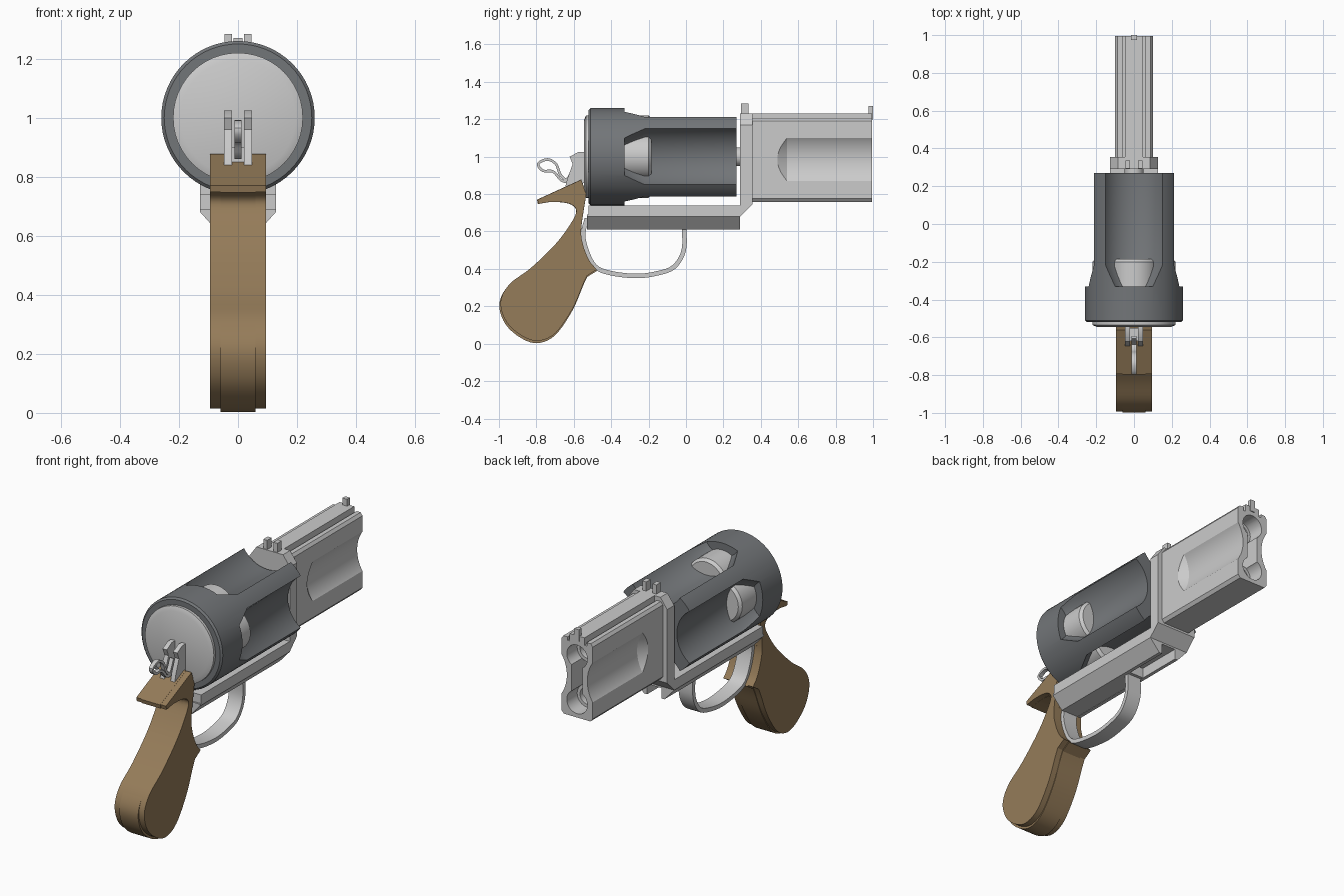
import bpy, bmesh, math
from mathutils import Vector

if "Cube" in bpy.data.objects:
    bpy.data.objects.remove(bpy.data.objects["Cube"])


def material(name, col):
    m = bpy.data.materials.new(name)
    m.diffuse_color = (*col, 1)
    m.use_nodes = True
    m.node_tree.nodes["Principled BSDF"].inputs["Base Color"].default_value = m.diffuse_color
    return m


WOOD = material("wood", (0.30, 0.20, 0.10))
DARK = material("dark_steel", (0.17, 0.18, 0.19))


def finish(name, bm, mat=None):
    bmesh.ops.recalc_face_normals(bm, faces=bm.faces)
    me = bpy.data.meshes.new(name)
    bm.to_mesh(me)
    bm.free()
    ob = bpy.data.objects.new(name, me)
    bpy.context.collection.objects.link(ob)
    if mat:
        me.materials.append(mat)
    return ob


def prism(name, pts, a, b, axis='x', mat=None):
    """Extrude a (y,z) outline along x, or an (x,z) outline along y."""
    bm = bmesh.new()
    put = (lambda p, t: (t, p[0], p[1])) if axis == 'x' else (lambda p, t: (p[0], t, p[1]))
    f = bm.faces.new([bm.verts.new(put(p, a)) for p in pts])
    ext = bmesh.ops.extrude_face_region(bm, geom=[f])
    d = Vector(put((0, 0), b - a))
    bmesh.ops.translate(bm, vec=d, verts=[v for v in ext['geom'] if isinstance(v, bmesh.types.BMVert)])
    return finish(name, bm, mat)


def box(name, x0, x1, y0, y1, z0, z1):
    return prism(name, [(y0, z0), (y1, z0), (y1, z1), (y0, z1)], x0, x1)


def lathe(name, prof, cx=0, cz=1, mat=None, n=48):
    """Solid of revolution about an axis parallel to y; prof = (y, radius)."""
    bm = bmesh.new()
    rings = [[bm.verts.new((cx + r * math.cos(2 * math.pi * i / n), y,
                            cz + r * math.sin(2 * math.pi * i / n))) for i in range(n)] for y, r in prof]
    for p, q in zip(rings, rings[1:]):
        for i in range(n):
            bm.faces.new((p[i], p[(i + 1) % n], q[(i + 1) % n], q[i]))
    bm.faces.new(rings[0])
    bm.faces.new(rings[-1])
    return finish(name, bm, mat)


def smooth(pts, n=5):
    """Catmull-Rom curve through the points."""
    P = [Vector(p) for p in pts]
    P = [2 * P[0] - P[1]] + P + [2 * P[-1] - P[-2]]
    out = []
    for a, b, c, d in zip(P, P[1:], P[2:], P[3:]):
        for k in range(n):
            t = k / n
            out.append(0.5 * (2 * b + (c - a) * t + (2 * a - 5 * b + 4 * c - d) * t * t
                              + (3 * b - a - 3 * c + d) * t ** 3))
    return out + [P[-2]]


def ribbon(name, pts, thick, half):
    """Flat band swept along a (y,z) path."""
    path = smooth(pts)
    bm = bmesh.new()
    rings = []
    for i, p in enumerate(path):
        t = (path[min(i + 1, len(path) - 1)] - path[max(i - 1, 0)]).normalized()
        nrm = Vector((-t.y, t.x)) * thick / 2
        rings.append([bm.verts.new((x, q.x, q.y)) for x, q in
                      ((-half, p - nrm), (half, p - nrm), (half, p + nrm), (-half, p + nrm))])
    for p, q in zip(rings, rings[1:]):
        for i in range(4):
            bm.faces.new((p[i], p[(i + 1) % 4], q[(i + 1) % 4], q[i]))
    bm.faces.new(rings[0])
    bm.faces.new(rings[-1])
    return finish(name, bm)


def cut(ob, cutters):
    for c in cutters:
        c.hide_render = True
        m = ob.modifiers.new("cut", 'BOOLEAN')
        m.operation, m.object, m.solver = 'DIFFERENCE', c, 'EXACT'
        bpy.context.view_layer.objects.active = ob
        bpy.ops.object.modifier_apply(modifier=m.name)
        bpy.data.objects.remove(c)


# Fluted drum with four visible chambers
drum = lathe("drum", [(-0.52, 0.25), (-0.51, 0.26), (0.27, 0.26)], mat=DARK, n=64)
dirs = [(1, 0), (0, 1), (-1, 0), (0, -1)]
cut(drum, [lathe("flute", [(-0.33, 0.121), (-0.22, 0.178), (0.3, 0.178)], 0.308 * dx, 1 + 0.308 * dz)
           for dx, dz in dirs])
for k, (dx, dz) in enumerate(dirs):
    lathe(f"cartridge_{k}", [(-0.4, 0.125), (-0.2, 0.125), (-0.185, 0.11)], 0.095 * dx, 1 + 0.095 * dz)
lathe("back_plate", [(-0.5, 0.22), (-0.535, 0.22), (-0.545, 0.195)])
lathe("drum_axle", [(-0.5, 0.05), (0.36, 0.05)])

# Frame: bottom rail, front post and sloped lower channel
prism("frame", [(-0.52, 0.74), (0.29, 0.74), (0.29, 1.15), (0.355, 1.15), (0.355, 0.745),
                (0.29, 0.68), (-0.52, 0.68)], -0.128, 0.128)
prism("post_top", [(-0.128, 1.15), (0.128, 1.15), (0.128, 1.17), (0.085, 1.23), (-0.085, 1.23),
                   (-0.128, 1.17)], 0.29, 0.355, 'y')
prism("lower_channel", [(-0.128, 0.69), (0.128, 0.69), (0.128, 0.68), (0.065, 0.61), (0.045, 0.61),
                        (0.045, 0.67), (-0.045, 0.67), (-0.045, 0.61), (-0.065, 0.61), (-0.128, 0.68)],
      -0.53, 0.29, 'y')
box("channel_block", -0.045, 0.045, -0.53, 0.02, 0.612, 0.68)

# Barrel block with top rib, side flutes and two joined bores
half = [(0.085, 0.757), (0.1, 0.775), (0.1, 1.19), (0.088, 1.207), (0.062, 1.207),
        (0.062, 1.187), (0.047, 1.187), (0.047, 1.23)]
barrel = prism("barrel", half + [(-x, z) for x, z in reversed(half)], 0.35, 0.995, 'y')
cut(barrel, [lathe("side_flute", [(0.488, 0.171), (0.54, 0.206), (1.1, 0.206)], s * 0.271, 0.985) for s in (-1, 1)])
cut(barrel, [lathe("upper_bore", [(0.5, 0.066), (1.1, 0.066)], 0, 1.11, n=32),
             lathe("lower_bore", [(0.5, 0.066), (1.1, 0.066)], 0, 0.845, n=32),
             box("bore_slot", -0.035, 0.035, 0.55, 1.1, 0.85, 1.1)])
for nm, z in (("upper", 1.11), ("lower", 0.845)):
    tube = lathe(nm + "_tube", [(0.45, 0.067), (0.9, 0.067)], 0, z, n=32)
    cut(tube, [lathe("tube_bore", [(0.48, 0.048), (1, 0.048)], 0, z, n=32)])

# Sights
box("front_sight", -0.015, 0.015, 0.975, 1.0, 1.2, 1.27)
for s in (-1, 1):
    box("rear_sight", s * 0.02, s * 0.045, 0.295, 0.335, 1.2, 1.283)

# Trigger guard
ribbon("trigger_guard", [(-0.01, 0.63), (-0.012, 0.5), (-0.065, 0.41), (-0.16, 0.375), (-0.27, 0.362),
                         (-0.4, 0.377), (-0.48, 0.408), (-0.525, 0.48), (-0.55, 0.58), (-0.53, 0.67)],
       0.024, 0.045)

# Grip: full-outline core plus slightly smaller wide side panels
outline = [Vector(p) for p in ((-0.56, 0.878), (-0.797, 0.77), (-0.792, 0.747))]
outline += smooth([(-0.73, 0.757), (-0.66, 0.755), (-0.608, 0.74), (-0.587, 0.704), (-0.62, 0.635),
                   (-0.70, 0.528), (-0.832, 0.4), (-0.95, 0.31), (-0.998, 0.213), (-0.967, 0.107),
                   (-0.885, 0.032), (-0.795, 0.003), (-0.7, 0.045), (-0.608, 0.176), (-0.55, 0.31),
                   (-0.528, 0.357)])
outline += smooth([(-0.475, 0.39), (-0.515, 0.437), (-0.55, 0.523), (-0.56, 0.613), (-0.533, 0.8)])
prism("grip_core", outline, -0.06, 0.06, mat=WOOD)
c = Vector((-0.56, 0.82))
prism("grip_panels", [c + (p - c) * 0.985 for p in outline], -0.095, 0.095, mat=WOOD)

# Hammer: two cheeks and a looped spur between them
for s in (-1, 1):
    prism("hammer_cheek", [(-0.54, 1.025), (-0.575, 1.025), (-0.622, 1.0), (-0.606, 0.96), (-0.635, 0.88),
                           (-0.645, 0.84), (-0.54, 0.86)], s * 0.02, s * 0.047)
box("hammer_pivot", -0.03, 0.03, -0.62, -0.55, 0.85, 0.9)
ribbon("hammer_spur", [(-0.6, 0.95), (-0.635, 0.88), (-0.672, 0.905), (-0.695, 0.96), (-0.74, 0.985),
                       (-0.79, 0.962), (-0.765, 0.925), (-0.71, 0.92), (-0.66, 0.87), (-0.6, 0.87)],
       0.014, 0.012)

# Shading
bpy.ops.object.select_all(action='SELECT')
bpy.context.view_layer.objects.active = drum
bpy.ops.object.shade_smooth_by_angle(angle=math.radians(30))
